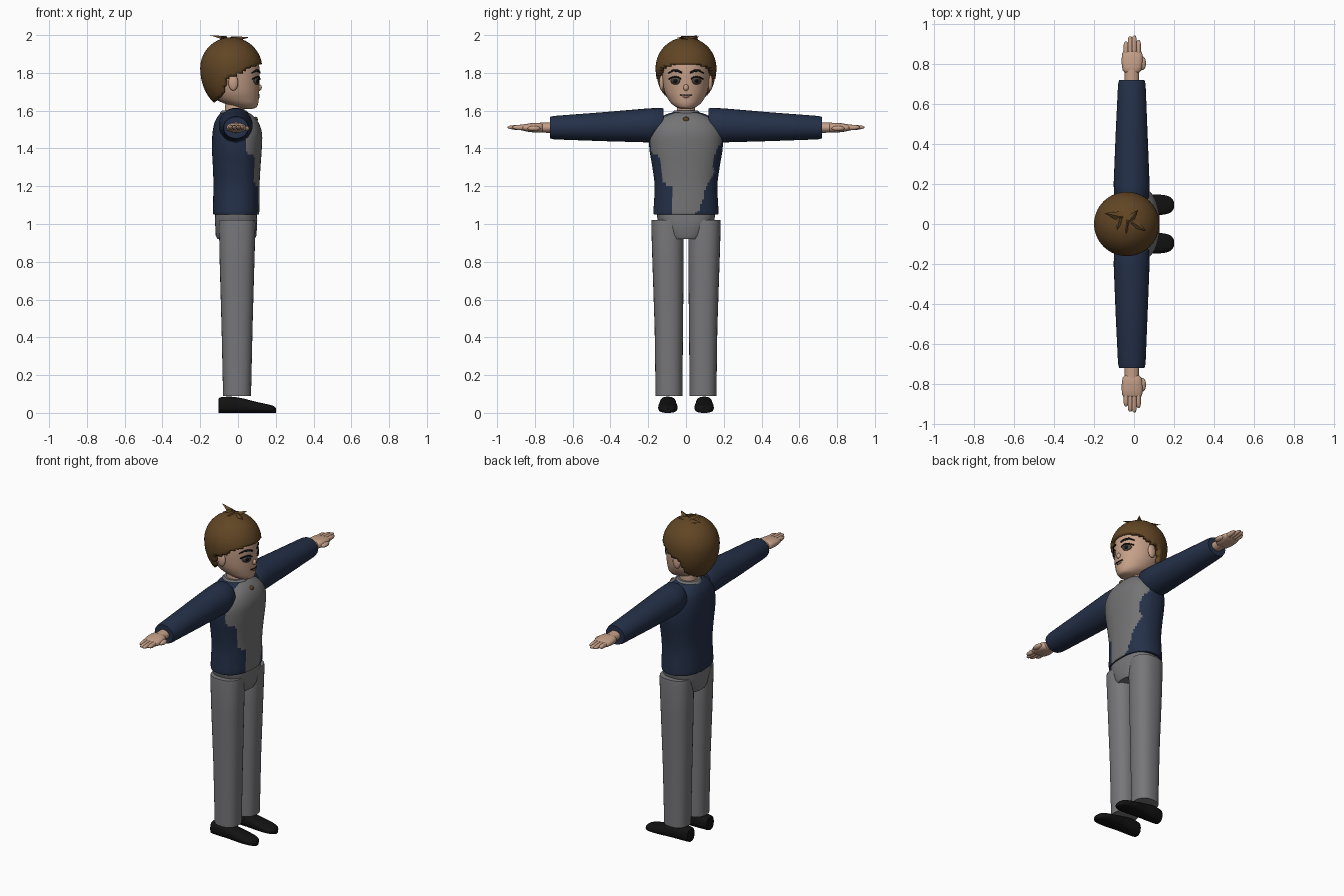
import bpy, bmesh, math
from mathutils import Vector


def material(name, rgb):
    m = bpy.data.materials.new(name)
    m.diffuse_color = (*rgb, 1)
    return m


SKIN = material("skin", (0.56, 0.35, 0.245))
NAVY = material("navy cloth", (0.018, 0.030, 0.066))
SHIRT = material("shirt grey", (0.175, 0.175, 0.180))
TROUSER = material("trouser grey", (0.185, 0.185, 0.195))
HAIR = material("brown hair", (0.120, 0.060, 0.018))
BLACK = material("black", (0.006, 0.006, 0.006))
EYE = material("eye grey", (0.075, 0.065, 0.055))
LIP = material("lip", (0.36, 0.17, 0.13))


def lerp(table, t):
    """Piecewise linear lookup; rows are (t, value, value...)."""
    if t <= table[0][0]:
        return table[0][1:]
    for a, b in zip(table, table[1:]):
        if t <= b[0]:
            f = (t - a[0]) / (b[0] - a[0])
            return tuple(p + (q - p) * f for p, q in zip(a[1:], b[1:]))
    return table[-1][1:]


def finish(name, bm, mats, angle=40):
    bmesh.ops.recalc_face_normals(bm, faces=bm.faces[:])
    me = bpy.data.meshes.new(name)
    bm.to_mesh(me)
    bm.free()
    for m in mats:
        me.materials.append(m)
    for p in me.polygons:
        p.use_smooth = True
    me.set_sharp_from_angle(angle=math.radians(angle))
    ob = bpy.data.objects.new(name, me)
    bpy.context.collection.objects.link(ob)
    return ob


def refine(st, n):
    """Catmull-Rom resampling of loft stations."""
    out = []
    for i in range(len(st) - 1):
        p = [Vector(st[min(max(i + k, 0), len(st) - 1)]) for k in (-1, 0, 1, 2)]
        for j in range(n):
            t = j / n
            out.append(tuple(0.5 * (2 * p[1] + (p[2] - p[0]) * t
                       + (2 * p[0] - 5 * p[1] + 4 * p[2] - p[3]) * t * t
                       + (3 * p[1] - p[0] - 3 * p[2] + p[3]) * t ** 3)))
    return out + [tuple(st[-1])]


def loft(name, axis, stations, mats, power=2.0, seg=32, sub=1, rule=None):
    """Rings (t, centre a, centre b, radius a, radius b) along an axis."""
    bm = bmesh.new()
    rings = []
    for t, ca, cb, ra, rb in (refine(stations, sub) if sub > 1 else stations):
        ring = []
        for k in range(seg):
            an = 2 * math.pi * k / seg
            c, s = math.cos(an), math.sin(an)
            a = ca + ra * math.copysign(abs(c) ** (2 / power), c)
            b = cb + rb * math.copysign(abs(s) ** (2 / power), s)
            ring.append(bm.verts.new({"z": (a, b, t), "y": (a, t, b), "x": (t, a, b)}[axis]))
        rings.append(ring)
    for r, q in zip(rings, rings[1:]):
        for k in range(seg):
            bm.faces.new((r[k], r[(k + 1) % seg], q[(k + 1) % seg], q[k]))
    bm.faces.new(rings[0][::-1])
    bm.faces.new(rings[-1])
    if rule:
        for f in bm.faces:
            f.material_index = rule(f.calc_center_median())
    return finish(name, bm, mats)


def ball(name, centre, radii, mat):
    bm = bmesh.new()
    bmesh.ops.create_uvsphere(bm, u_segments=20, v_segments=12, radius=1)
    for v in bm.verts:
        v.co = Vector(c + r * p for c, r, p in zip(centre, radii, v.co))
    return finish(name, bm, [mat], 180)


# jumper body with an uneven grey front panel
LEFT = [(1.05, -0.07), (1.19, -0.075), (1.22, -0.12), (1.35, -0.135), (1.39, -0.2)]
RIGHT = [(1.05, 0.05), (1.08, 0.07), (1.20, 0.11), (1.27, 0.15), (1.33, 0.14), (1.40, 0.165), (1.45, 0.2)]


def panel(c):
    return int(c.x > 0.045 and lerp(LEFT, c.z)[0] < c.y < lerp(RIGHT, c.z)[0])


loft("jumper_body", "z", [
    (1.05, -0.010, 0, 0.118, 0.168), (1.07, -0.010, 0, 0.123, 0.172), (1.20, -0.008, 0, 0.122, 0.166),
    (1.30, -0.007, 0, 0.126, 0.178), (1.40, -0.006, 0, 0.132, 0.194), (1.48, -0.004, 0, 0.131, 0.193),
    (1.54, -0.008, 0, 0.115, 0.165), (1.58, -0.014, 0, 0.085, 0.105), (1.592, -0.02, 0, 0.06, 0.06)],
    [NAVY, SHIRT], 2.3, 80, 6, panel)
loft("collar", "z", [(1.565, -0.018, 0, 0.080, 0.080), (1.59, -0.02, 0, 0.074, 0.072),
                     (1.60, -0.02, 0, 0.064, 0.062)], [SHIRT])
ball("collar_button", (0.093, 0, 1.552), (0.012, 0.017, 0.016), HAIR)

# trousers
loft("trouser_seat", "z", [
    (0.92, -0.01, 0, 0.098, 0.085), (0.94, -0.01, 0, 0.108, 0.10), (1.02, -0.01, 0, 0.112, 0.150),
    (1.06, -0.01, 0, 0.110, 0.156)], [TROUSER], 2.6, 40)

for side, s in (("left", 1), ("right", -1)):
    loft(side + "_trouser_leg", "z", [
        (0.09, -0.005, s * 0.09, 0.074, 0.071), (0.45, -0.005, s * 0.091, 0.082, 0.075),
        (0.80, -0.005, s * 0.095, 0.092, 0.083), (1.00, -0.004, s * 0.098, 0.097, 0.086),
        (1.022, -0.004, s * 0.098, 0.095, 0.084)], [TROUSER], 2.4)
    # shoe, flat-soled and tapering to the toe
    loft(side + "_shoe", "x", [
        (x, s * 0.096, h / 2, w, h / 2) for x, w, h in (
            (-0.103, 0.03, 0.072), (-0.095, 0.038, 0.082), (-0.04, 0.044, 0.086), (0.02, 0.045, 0.078),
            (0.09, 0.051, 0.060), (0.15, 0.049, 0.047), (0.185, 0.037, 0.038), (0.200, 0.016, 0.026))],
        [BLACK], 2.6, 28, 3)
    # sleeve
    loft(side + "_sleeve", "y", [
        (s * 0.118, -0.012, 1.528, 0.078, 0.082), (s * 0.13, -0.012, 1.527, 0.087, 0.088),
        (s * 0.20, -0.012, 1.522, 0.090, 0.090), (s * 0.45, -0.012, 1.515, 0.080, 0.076),
        (s * 0.70, -0.011, 1.510, 0.069, 0.062), (s * 0.72, -0.011, 1.510, 0.064, 0.057)],
        [NAVY])
    # hand: wrist, palm, thumb and four fingers
    loft(side + "_wrist", "y", [(s * 0.70, -0.011, 1.51, 0.036, 0.028),
                                (s * 0.775, -0.011, 1.51, 0.036, 0.026)], [SKIN], 2, 20)
    loft(side + "_palm", "y", [
        (s * 0.757, -0.010, 1.51, 0.030, 0.018), (s * 0.768, -0.010, 1.51, 0.046, 0.025),
        (s * 0.81, -0.009, 1.51, 0.053, 0.025), (s * 0.855, -0.009, 1.51, 0.050, 0.018),
        (s * 0.865, -0.009, 1.51, 0.042, 0.013)], [SKIN], 2.6, 24, 2)
    ball(side + "_thumb", (0.042, s * 0.805, 1.506), (0.018, 0.034, 0.014), SKIN)
    for i, tip in enumerate((0.922, 0.944, 0.940, 0.915)):
        x = 0.022 - i * 0.0205
        loft(f"{side}_finger_{i + 1}", "y", [
            (s * 0.85, x, 1.511, 0.012, 0.015), (s * 0.89, x, 1.511, 0.0125, 0.014),
            (s * (tip - 0.012), x, 1.512, 0.011, 0.009), (s * tip, x, 1.512, 0.004, 0.003)],
            [SKIN], 2, 12, 2)
    # ear
    ball(side + "_ear", (-0.025, s * 0.128, 1.748), (0.026, 0.014, 0.042), SKIN)

# neck and head
loft("neck", "z", [(1.55, -0.02, 0, 0.052, 0.050), (1.68, -0.015, 0, 0.050, 0.047)], [SKIN])
HEAD = refine([
    (1.610, 0.045, 0, 0.030, 0.025), (1.617, 0.040, 0, 0.056, 0.048), (1.635, 0.020, 0, 0.086, 0.074),
    (1.66, -0.003, 0, 0.113, 0.094), (1.70, -0.018, 0, 0.130, 0.113), (1.76, -0.027, 0, 0.141, 0.124),
    (1.83, -0.030, 0, 0.143, 0.126), (1.90, -0.030, 0, 0.120, 0.108), (1.95, -0.030, 0, 0.060, 0.06)], 4)
loft("head", "z", HEAD, [SKIN], 2, 48)
ball("nose", (0.113, 0, 1.722), (0.013, 0.014, 0.017), SKIN)


def face_point(y, z, lift):
    cx, _, rx, ry = lerp(HEAD, z)
    return (cx + rx * math.sqrt(max(0, 1 - (y / ry) ** 2)) + lift, y, z)


def strip(name, path, mat, lift):
    """Thin painted band on the face: rows are (y, z low, z high)."""
    bm = bmesh.new()
    rows = [(bm.verts.new(face_point(y, a, lift)), bm.verts.new(face_point(y, b, lift))) for y, a, b in path]
    for p, q in zip(rows, rows[1:]):
        bm.faces.new((p[0], q[0], q[1], p[1]))
    ob = finish(name, bm, [mat])
    mod = ob.modifiers.new("thickness", "SOLIDIFY")
    mod.thickness, mod.offset = 0.004, 0


def oval(y0, z0, ry, rz):
    return [(y0 + ry * u, z0 - rz * h, z0 + rz * h) for u, h in
            ((-1, 0.1), (-0.8, 0.6), (-0.4, 0.92), (0, 1), (0.4, 0.92), (0.8, 0.6), (1, 0.1))]


for side, s in (("left", 1), ("right", -1)):
    strip(side + "_eye", oval(s * 0.056, 1.757, 0.024, 0.019), EYE, 0.003)
    strip(side + "_pupil", oval(s * 0.056, 1.757, 0.010, 0.011), BLACK, 0.006)
    strip(side + "_lashes", [(s * y, z, z + 0.007) for y, z in (
        (0.026, 1.763), (0.038, 1.773), (0.056, 1.777), (0.074, 1.772), (0.090, 1.764))], BLACK, 0.006)
    strip(side + "_brow", [(s * y, z - h, z + h) for y, z, h in (
        (0.022, 1.802, 0.005), (0.045, 1.811, 0.006), (0.070, 1.812, 0.005), (0.094, 1.798, 0.002))], BLACK, 0.004)
strip("mouth", [(y, 1.681 + 40 * y ** 4, 1.685 + 2 * y * y) for y in (-0.03, -0.015, 0, 0.015, 0.03)], BLACK, 0.004)
strip("lower_lip", oval(0, 1.673, 0.018, 0.005), LIP, 0.002)

# hair: ellipsoid cap trimmed along a hairline that drops behind the ears
HAIRLINE = [(-0.2, 1.645), (-0.13, 1.645), (-0.08, 1.685), (-0.062, 1.77), (0.0, 1.79),
            (0.04, 1.815), (0.09, 1.838), (0.13, 1.85)]
bm = bmesh.new()
bmesh.ops.create_uvsphere(bm, u_segments=64, v_segments=48, radius=1)
for v in bm.verts:
    x, y, z = v.co
    v.co = (-0.036 + 0.164 * x, 0.161 * y, 1.825 + z * (0.163 if z > 0 else 0.22))
low = [f for f in bm.faces if f.calc_center_median().z < lerp(HAIRLINE, f.calc_center_median().x)[0]]
bmesh.ops.delete(bm, geom=low, context="FACES")
cap = finish("hair_cap", bm, [HAIR], 60)
mod = cap.modifiers.new("thickness", "SOLIDIFY")
mod.thickness, mod.offset = 0.032, -1

# pointed tufts on the crown: base centre, tip, base half-width, tip height
for i, (bx, by, tx, ty, w, h) in enumerate((
        (-0.06, 0.035, -0.15, 0.055, 0.030, 2.0), (-0.07, 0.04, -0.085, -0.03, 0.030, 1.995),
        (-0.03, 0.01, 0.02, 0.07, 0.028, 1.992), (-0.03, 0.02, -0.04, -0.05, 0.024, 1.990),
        (-0.01, 0.01, 0.06, -0.035, 0.028, 1.988))):
    d = Vector((tx - bx, ty - by, 0)).normalized()
    n = Vector((-d.y, d.x, 0)) * w
    base = Vector((bx, by, 1.972))
    bm = bmesh.new()
    a, b, c, t = [bm.verts.new(p) for p in (base + n, base - n, base + Vector((0, 0, 0.022)), (tx, ty, h))]
    for tri in ((a, b, t), (b, c, t), (c, a, t), (a, c, b)):
        bm.faces.new(tri)
    finish(f"hair_tuft_{i + 1}", bm, [HAIR], 10)
